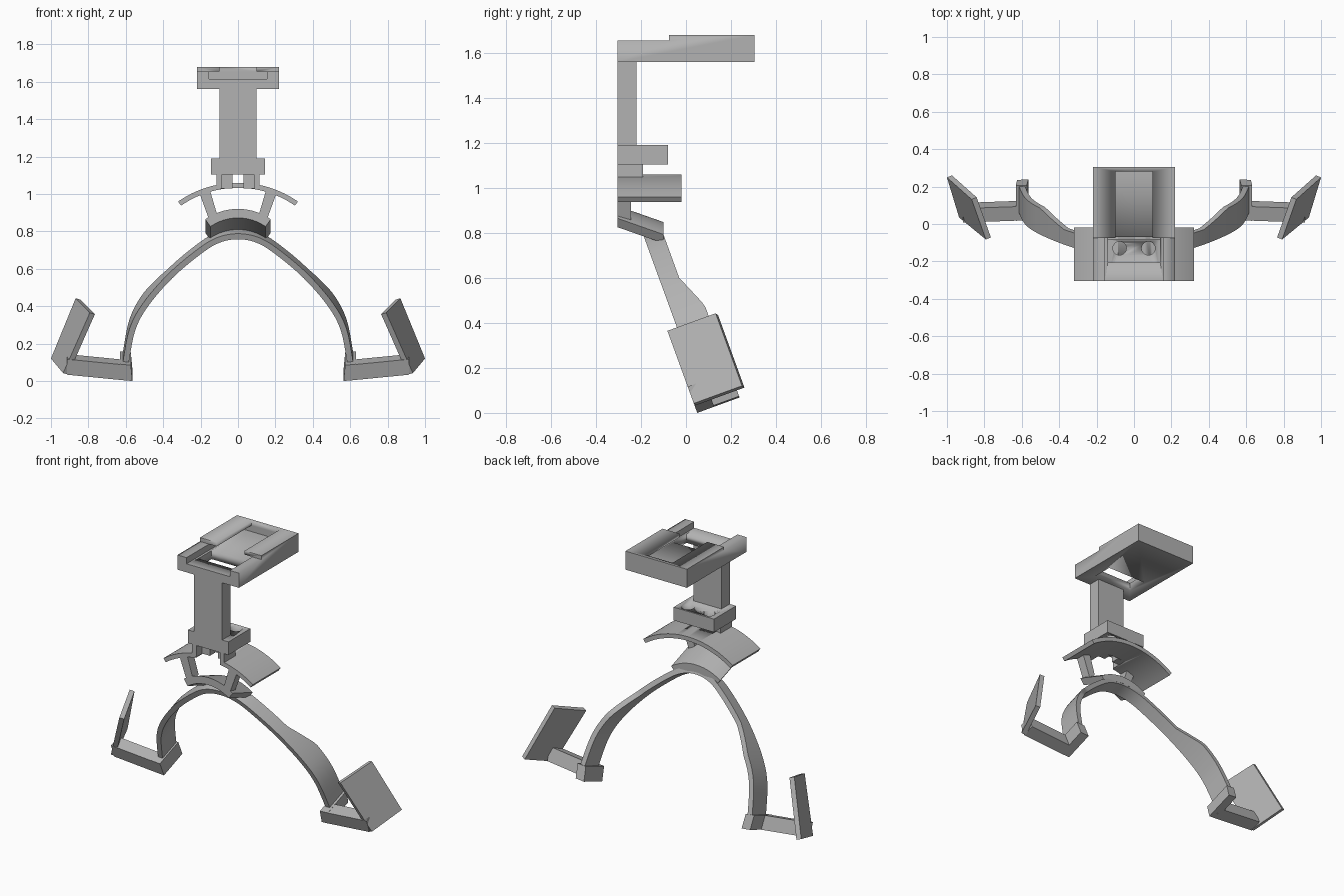
import bpy, bmesh, math
from mathutils import Vector
from mathutils.geometry import interpolate_bezier

cube = bpy.data.objects.get("Cube")
if cube:
    bpy.data.objects.remove(cube, do_unlink=True)

grey = bpy.data.materials.new("plain_grey")
grey.use_nodes = True
GREY = (0.45, 0.45, 0.45, 1)
grey.diffuse_color = GREY
grey.node_tree.nodes["Principled BSDF"].inputs["Base Color"].default_value = GREY

TILT = math.radians(20)
COS, SIN = math.cos(TILT), math.sin(TILT)


def tilted(x, a, h):
    """Point in the leaning frame: a is depth, h is height."""
    return Vector((x, 0.05 + a * COS - h * SIN, a * SIN + h * COS))


def loft(name, rings, mirror=False):
    """Skin equal rings of points and cap both ends."""
    bm = bmesh.new()
    rows = [[bm.verts.new(p) for p in ring] for ring in rings]
    n = len(rows[0])
    for r, s in zip(rows, rows[1:]):
        for i in range(n):
            j = (i + 1) % n
            bm.faces.new((r[i], r[j], s[j], s[i]))
    bm.faces.new(rows[0])
    bm.faces.new(rows[-1])
    bmesh.ops.recalc_face_normals(bm, faces=bm.faces)
    mesh = bpy.data.meshes.new(name)
    bm.to_mesh(mesh)
    bm.free()
    mesh.materials.append(grey)
    ob = bpy.data.objects.new(name, mesh)
    bpy.context.collection.objects.link(ob)
    bpy.context.view_layer.objects.active = ob
    for other in bpy.context.selected_objects:
        other.select_set(False)
    ob.select_set(True)
    bpy.ops.object.shade_smooth_by_angle(angle=math.radians(30))
    if mirror:
        ob.modifiers.new("mirror", 'MIRROR')
    return ob


def box(name, x0, x1, y0, y1, z0, z1, mirror=False):
    return loft(name, [[(x0, y, z0), (x1, y, z0), (x1, y, z1), (x0, y, z1)]
                       for y in (y0, y1)], mirror)


def cut(ob, cutters):
    for c in cutters:
        mod = ob.modifiers.new("cut", 'BOOLEAN')
        mod.operation, mod.solver, mod.object = 'DIFFERENCE', 'EXACT', c
        bpy.context.view_layer.objects.active = ob
        bpy.ops.object.modifier_apply(modifier=mod.name)
        bpy.data.objects.remove(c, do_unlink=True)


def arc_band(name, half, top, sag, thick, y0, y1, drop=0):
    """Curved plate bowed upward, running back and optionally sinking."""
    rad = (half * half + sag * sag) / (2 * sag)
    end = math.asin(half / rad)
    rings = []
    for i in range(25):
        t = end * (i / 12 - 1)
        ring = []
        for r, y, d in ((rad, y0, 0), (rad, y1, drop), (rad - thick, y1, drop), (rad - thick, y0, 0)):
            ring.append((r * math.sin(t), y, top - rad + r * math.cos(t) - d))
        rings.append(ring)
    return loft(name, rings)


# Mounting tray with its lipped slot and drop-through window
FRONT = -0.305
tray = box("mounting_tray", -.22, .22, FRONT, .305, 1.56, 1.68)
cut(tray, [
    box("step_cutter", -.3, .3, -.4, -.075, 1.655, 1.8),
    box("slot_cutter", -.155, .155, -.4, .28, 1.615, 1.655),
    box("opening_cutter", -.10, .10, -.4, .28, 1.64, 1.8),
    box("window_cutter", -.14, .14, -.205, -.07, 1.5, 1.64),
])

# Upright and drilled base block
box("upright_post", -.10, .10, FRONT, -.22, 1.18, 1.565)
block = box("base_block", -.145, .145, FRONT, -.08, 1.105, 1.19)


def hole(x):
    ring = [(x + .036 * math.cos(k * math.pi / 16), -.13 + .036 * math.sin(k * math.pi / 16))
            for k in range(32)]
    return loft("hole_cutter", [[(px, py, z) for px, py in ring] for z in (1.0, 1.3)])


cut(block, [hole(-.077), hole(.077)])

# Short tabs joining the block to the shield
box("tab_outer", .085, .115, FRONT, -.19, 1.03, 1.11, True)
box("tab_inner", .03, .09, -.245, -.19, 1.03, 1.11, True)

# Forehead shield, notched at the front
shield = arc_band("forehead_shield", .32, 1.06, .10, .027, FRONT, -.02)
cut(shield, [box("notch_cutter", -.086, .086, -.4, -.19, .9, 1.2)])

# Side struts between shield and brow
loft("brow_strut", [[(.15, y, 1.02), (.208, y, 1.01), (.15, y, .85), (.11, y, .885)]
                    for y in (FRONT, -.245)], True)

# Brow plate sinking toward the back
arc_band("brow_plate", .175, .92, .055, .048, FRONT, -.10, .072)

# Curved headband arms, broadening toward the feet
path = [(0, .79), (.1, .77), (.2, .705), (.35, .57), (.48, .41), (.55, .27), (.585, .08)]
path = [(-x, h) for x, h in path[:0:-1]] + path
knots = [Vector((x, h, 0)) for x, h in path]
curve = []
for i in range(len(knots) - 1):
    p, q = knots[i], knots[i + 1]
    before, after = knots[max(i - 1, 0)], knots[min(i + 2, len(knots) - 1)]
    seg = interpolate_bezier(p, p + (q - before) / 6, q - (after - p) / 6, q, 7)
    curve += seg if i == 0 else seg[1:]
rings = []
for i, p in enumerate(curve):
    along = (curve[min(i + 1, len(curve) - 1)] - curve[max(i - 1, 0)]).normalized()
    out = p + Vector((-along.y, along.x, 0)) * .032
    blend = min(max((.57 - p.y) / .15, 0), 1)
    rear = .13 + .065 * blend
    rings.append([tilted(p.x, .045, p.y), tilted(out.x, .045, out.y),
                  tilted(out.x, rear, out.y), tilted(p.x, rear, p.y)])
loft("headband", rings)

# Foot clips and outward bars
loft("foot_clip", [[tilted(.565, a, 0), tilted(.625, a, .006),
                    tilted(.632, a, .096), tilted(.573, a, .09)] for a in (0, .2)], True)
loft("foot_bar", [[tilted(x, 0, h), tilted(x, .08, h), tilted(x, .08, h + .088), tilted(x, 0, h + .088)]
                  for x, h in ((.60, .003), (.915, .036))], True)

# Splayed side panels
outer = [tilted(.935, 0, .045), tilted(1.0, .228, .045),
         tilted(.868, .228, .388), tilted(.792, 0, .388)]
normal = (outer[1] - outer[0]).cross(outer[3] - outer[0]).normalized()
if normal.x > 0:
    normal = -normal
loft("side_panel", [outer, [p + normal * .03 for p in outer]], True)
